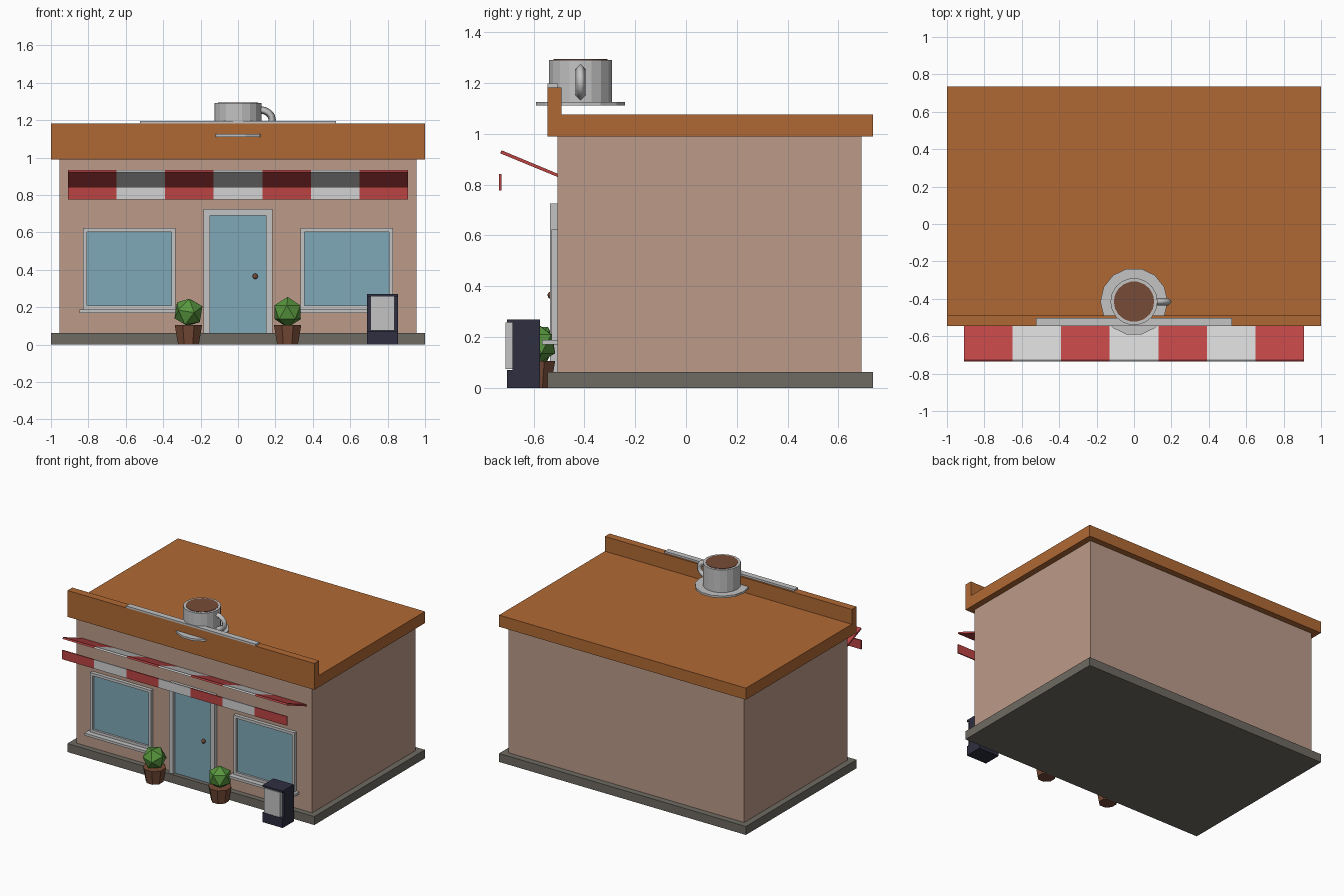
import bpy, bmesh, math
from mathutils import Matrix, Vector

cube = bpy.data.objects.get("Cube")
if cube:
    bpy.data.objects.remove(cube, do_unlink=True)


def material(name, r, g, b):
    # sRGB bytes to linear
    lin = [((c / 255 + 0.055) / 1.055) ** 2.4 for c in (r, g, b)] + [1]
    m = bpy.data.materials.new(name)
    m.use_nodes = True
    m.diffuse_color = lin
    m.node_tree.nodes["Principled BSDF"].inputs["Base Color"].default_value = lin
    return m


ORANGE = material("roof orange", 176, 105, 52)
PINK = material("wall pink", 188, 155, 138)
STONE = material("base stone", 110, 106, 98)
TRIM = material("trim grey", 195, 195, 195)
RED = material("awning red", 188, 68, 68)
WHITE = material("awning white", 210, 210, 210)
GLASS = material("glass blue", 127, 168, 185)
BROWN = material("earth brown", 118, 75, 55)
GREEN = material("leaf green", 88, 150, 62)
NAVY = material("board navy", 46, 46, 64)


def finish(name, bm, *mats):
    bmesh.ops.recalc_face_normals(bm, faces=bm.faces)
    mesh = bpy.data.meshes.new(name)
    bm.to_mesh(mesh)
    bm.free()
    ob = bpy.data.objects.new(name, mesh)
    bpy.context.collection.objects.link(ob)
    for m in mats:
        mesh.materials.append(m)
    return ob


def add_box(bm, x, y, z):
    lo, hi = Vector((x[0], y[0], z[0])), Vector((x[1], y[1], z[1]))
    size = Matrix.Diagonal((*(hi - lo), 1))
    bmesh.ops.create_cube(bm, size=1, matrix=Matrix.Translation((lo + hi) / 2) @ size)


def box(name, mat, x, y, z):
    bm = bmesh.new()
    add_box(bm, x, y, z)
    return finish(name, bm, mat)


def cone(name, mat, centre, z, r_low, r_high, sides):
    bm = bmesh.new()
    place = Matrix.Translation((*centre, sum(z) / 2)) @ Matrix.Rotation(math.pi / sides, 4, "Z")
    bmesh.ops.create_cone(bm, cap_ends=True, segments=sides, radius1=r_low,
                          radius2=r_high, depth=z[1] - z[0], matrix=place)
    return finish(name, bm, mat)


def frame(name, x, y, z, w, bottom=True):
    # rectangular frame made of bars
    bm = bmesh.new()
    add_box(bm, (x[0], x[0] + w), y, z)
    add_box(bm, (x[1] - w, x[1]), y, z)
    inner = (x[0] + w, x[1] - w)
    add_box(bm, inner, y, (z[1] - w, z[1]))
    if bottom:
        add_box(bm, inner, y, (z[0], z[0] + w))
    return finish(name, bm, TRIM)


# Building shell
FRONT = -0.505
box("base", STONE, (-1, 1), (-0.545, 0.735), (0, 0.062))
box("walls", PINK, (-0.955, 0.955), (FRONT, 0.69), (0.062, 0.99))

# Roof slab with raised front parapet, one extruded profile
bm = bmesh.new()
profile = [(-0.545, 0.99), (0.735, 0.99), (0.735, 1.075),
           (-0.49, 1.075), (-0.49, 1.183), (-0.545, 1.183)]
face = bm.faces.new([bm.verts.new((-1, y, z)) for y, z in profile])
ext = bmesh.ops.extrude_face_region(bm, geom=[face])["geom"]
bmesh.ops.translate(bm, vec=(2, 0, 0), verts=[v for v in ext if isinstance(v, bmesh.types.BMVert)])
finish("roof", bm, ORANGE)
box("sign_strip", TRIM, (-0.525, 0.525), (-0.545, -0.503), (1.183, 1.197))

# Door
frame("door_frame", (-0.185, 0.185), (-0.535, FRONT), (0.062, 0.725), 0.035, False)
box("door", GLASS, (-0.15, 0.15), (-0.515, FRONT), (0.062, 0.69))
bm = bmesh.new()
bmesh.ops.create_uvsphere(bm, u_segments=10, v_segments=6, radius=0.015,
                          matrix=Matrix.Translation((0.092, -0.53, 0.365)))
finish("door_knob", bm, BROWN)

# Windows and potted bushes on both sides
for side, tag in ((-1, "right"), (1, "left")):
    def span(a, b):
        return sorted((side * a, side * b))
    frame(tag + "_window_frame", span(0.335, 0.828), (-0.53, FRONT), (0.188, 0.623), 0.02)
    box(tag + "_window_glass", GLASS, span(0.355, 0.808), (-0.515, FRONT), (0.208, 0.603))
    box(tag + "_window_sill", TRIM, span(0.318, 0.848), (-0.567, FRONT), (0.17, 0.188))
    spot = (side * 0.265, -0.588)
    cone(tag + "_pot", BROWN, spot, (0, 0.105), 0.06, 0.079, 8)
    bm = bmesh.new()
    turn = Matrix.Rotation(0.5 + side * 0.4, 4, "Z") @ Matrix.Rotation(0.25 - side * 0.25, 4, "X")
    bmesh.ops.create_icosphere(bm, subdivisions=1, radius=0.082,
                               matrix=Matrix.Translation((*spot, 0.173)) @ turn)
    finish(tag + "_bush", bm, GREEN)

# Striped awning and its hanging front strip
def striped(name, section):
    count, half = 7, 0.91
    bm = bmesh.new()
    rings = [[bm.verts.new((-half + 2 * half * i / count, y, z)) for y, z in section]
             for i in range(count + 1)]
    for i in range(count):
        for k in range(4):
            n = (k + 1) % 4
            f = bm.faces.new((rings[i][k], rings[i][n], rings[i + 1][n], rings[i + 1][k]))
            f.material_index = i % 2
    bm.faces.new(rings[0])
    bm.faces.new(rings[-1])
    return finish(name, bm, RED, WHITE)


striped("awning", [(FRONT, 0.83), (FRONT, 0.843), (-0.726, 0.935), (-0.731, 0.923)])
striped("awning_valance", [(-0.735, 0.776), (-0.727, 0.776), (-0.727, 0.842), (-0.735, 0.842)])

# Menu board by the entrance
bm = bmesh.new()
BX = (0.69, 0.855)
add_box(bm, BX, (-0.682, -0.575), (0, 0.27))
add_box(bm, BX, (-0.704, -0.682), (0, 0.07))
add_box(bm, BX, (-0.704, -0.682), (0.257, 0.27))
finish("menu_board", bm, NAVY)
box("menu_panel", TRIM, (0.708, 0.838), (-0.71, -0.682), (0.075, 0.257))

# Rooftop cup with saucer, drink and handle
CUP = (0, -0.415)
cone("saucer", TRIM, CUP, (1.111, 1.126), 0.18, 0.18, 14)
cup = cone("cup", TRIM, CUP, (1.126, 1.291), 0.126, 0.126, 18)
cone("drink", BROWN, CUP, (1.288, 1.294), 0.108, 0.108, 18)

curve = bpy.data.curves.new("cup_handle", "CURVE")
curve.dimensions = "3D"
curve.bevel_depth = 0.02
curve.bevel_resolution = 0
curve.use_fill_caps = True
spline = curve.splines.new("POLY")
STEPS = 8
spline.points.add(STEPS)
for i, p in enumerate(spline.points):
    a = math.pi * (i / STEPS - 0.5)
    p.co = (0.115 + 0.068 * math.cos(a), CUP[1], 1.203 + 0.052 * math.sin(a), 1)
handle = bpy.data.objects.new("cup_handle", curve)
bpy.context.collection.objects.link(handle)
curve.materials.append(TRIM)
